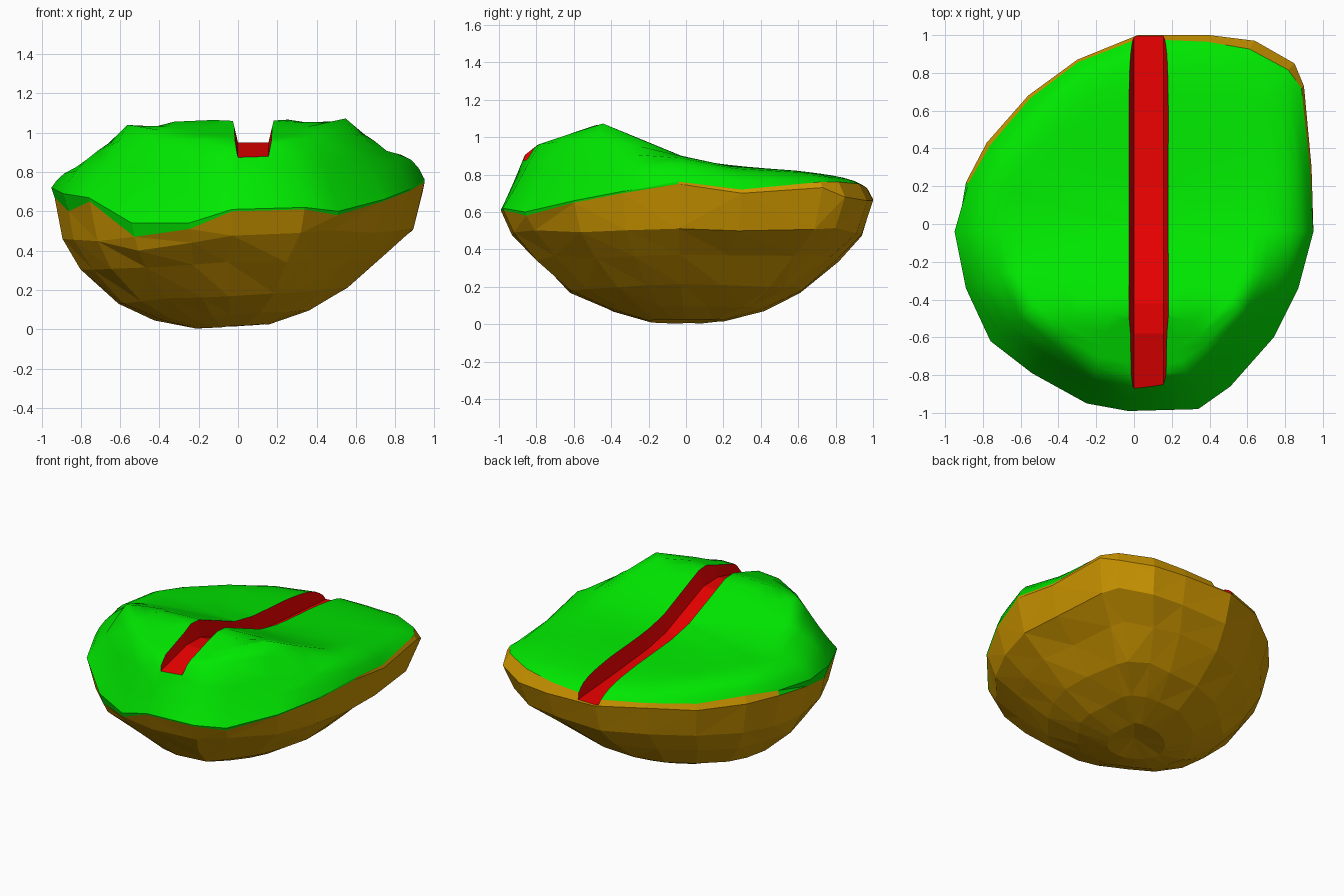
import bpy, bmesh, random

random.seed(4)
old = bpy.data.objects.get("Cube")
if old:
    bpy.data.objects.remove(old)


def material(name, rgb):
    m = bpy.data.materials.new(name)
    m.use_nodes = True
    m.diffuse_color = (*rgb, 1)
    m.node_tree.nodes["Principled BSDF"].inputs["Base Color"].default_value = (*rgb, 1)
    return m


GRASS, EARTH, PATH = range(3)
MATS = [material("grass_green", (0, 0.8, 0)),
        material("earth_brown", (0.62, 0.31, 0)),
        material("path_red", (0.8, 0, 0))]


def make_object(name, bm):
    mesh = bpy.data.meshes.new(name)
    bm.normal_update()
    bm.to_mesh(mesh)
    bm.free()
    for m in MATS:
        mesh.materials.append(m)
    obj = bpy.data.objects.new(name, mesh)
    bpy.context.collection.objects.link(obj)
    return obj


def profile(points, t):
    """Height at t along a polyline of (position, height) pairs."""
    for (a, za), (b, zb) in zip(points, points[1:]):
        if t <= b:
            return za + (zb - za) * max(0, t - a) / (b - a)
    return points[-1][1]


# Widest outline: x, y, height there, height of the grass border
OUTLINE = [(.95, -.04, .75, .75), (.94, .3, .70, .72), (.90, .73, .73, .76),
           (.85, .85, .68, .76), (.64, .97, .66, .75), (.4, 1, .66, .73),
           (.02, 1, .67, .71), (-.3, .87, .69, .72), (-.56, .68, .67, .71),
           (-.78, .43, .68, .73), (-.89, .22, .69, .72), (-.95, -.04, .72, .67),
           (-.89, -.34, .69, .60), (-.76, -.62, .67, .65), (-.54, -.79, .54, .47),
           (-.25, -.95, .54, .51), (-.03, -.99, .61, .60), (.34, -.98, .62, .61),
           (.51, -.86, .60, .58), (.74, -.6, .66, .65), (.87, -.34, .71, .70)]
# Height of the ground and of the path floor along y
GROUND = [(-1, .9), (-.85, .94), (-.45, 1.075), (0, .89), (.2, .85), (.6, .82), (1, .77)]
FLOOR = [(-1.1, .815), (-.85, .88), (-.58, .95), (-.42, .945), (0, .78),
         (.2, .74), (.6, .705), (1.1, .67)]

# Island: rings from the underside up to the middle of the grass
bm = bmesh.new()
rings = []
for s, z, tilt in [(.2, .015, .06), (.41, .072, .06), (.62, .17, .06),
                   (.8, .335, .05), (.94, .48, .03)]:
    ring = []
    for x, y, zo, zb in OUTLINE:
        j = s * (1 + random.uniform(-.02, .02) * (s < .9))
        h = z + tilt * x * s + random.uniform(-.012, .012) * s
        shift = .03 * (s < .9)
        ring.append(bm.verts.new((x * j - shift, y * j, min(h, min(zo, zb) - .07))))
    rings.append(ring)

lower, upper = [], []
for x, y, zo, zb in OUTLINE:
    k = 1 - (.5 if zb > zo else .35) * abs(zb - zo)
    edge, border = (x, y, zo), (x * k, y * k, zb + (.012 if zb == zo else 0))
    a, b = sorted((edge, border), key=lambda p: p[2])
    lower.append(bm.verts.new(a))
    upper.append(bm.verts.new(b))
rings += [lower, upper]
EDGE = len(rings) - 2


def ground_point(v, s):
    """Straight slope up from the front edge, steep rounded bank elsewhere."""
    x, y = v.co.x * s, v.co.y * s
    hill = profile(GROUND, y) - .1 * x * x * (x < 0 and y < 0)
    front = min(1, max(0, (-.1 - v.co.y) / .4))
    slope = min(1, (1 - s) / (.14 + .14 * abs(v.co.x)))
    rise = front * slope + (1 - front) * (1 - s ** 16)
    return (x, y, v.co.z + (hill - v.co.z) * rise)


for s in (.97, .93, .87, .8, .74, .68, .6, .5, .4, .3, .2, .1):
    rings.append([bm.verts.new(ground_point(v, s)) for v in upper])

n = len(OUTLINE)
for r in range(len(rings) - 1):
    for i in range(n):
        k = (i + 1) % n
        f = bm.faces.new((rings[r][i], rings[r][k], rings[r + 1][k], rings[r + 1][i]))
        border_low = OUTLINE[i][3] + OUTLINE[k][3] < OUTLINE[i][2] + OUTLINE[k][2]
        grass = r > EDGE or (r == EDGE and border_low)
        f.material_index = GRASS if grass else EARTH
        f.smooth = r > EDGE
bottom = bm.verts.new((0, 0, .045))
crown = bm.verts.new((0, 0, profile(GROUND, 0)))
for i in range(n):
    k = (i + 1) % n
    bm.faces.new((bottom, rings[0][k], rings[0][i])).material_index = EARTH
    f = bm.faces.new((crown, rings[-1][i], rings[-1][k]))
    f.smooth = True
bmesh.ops.triangulate(bm, faces=bm.faces[:])
island = make_object("island", bm)

# Path trench: a tapered channel that follows the ground
bm = bmesh.new()
sections = []
for y, z in FLOOR:
    sections.append([bm.verts.new(p) for p in
                     ((0, y, z), (.155, y, z), (.19, y, z + .15), (.19, y, 1.5),
                      (-.035, y, 1.5), (-.035, y, z + .15))])
for a, b in zip(sections, sections[1:]):
    for i in range(6):
        k = (i + 1) % 6
        bm.faces.new((a[i], a[k], b[k], b[i]))
bm.faces.new(sections[0])
bm.faces.new(sections[-1])
bmesh.ops.recalc_face_normals(bm, faces=bm.faces[:])
for f in bm.faces:
    f.material_index = PATH
cutter = make_object("path_cutter", bm)
cutter.hide_render = True

cut = island.modifiers.new("path_cut", "BOOLEAN")
cut.operation = "DIFFERENCE"
cut.solver = "EXACT"
cut.material_mode = "TRANSFER"
cut.object = cutter
bpy.context.view_layer.objects.active = island
island.select_set(True)
bpy.ops.object.modifier_apply(modifier=cut.name)
bpy.data.objects.remove(cutter)
